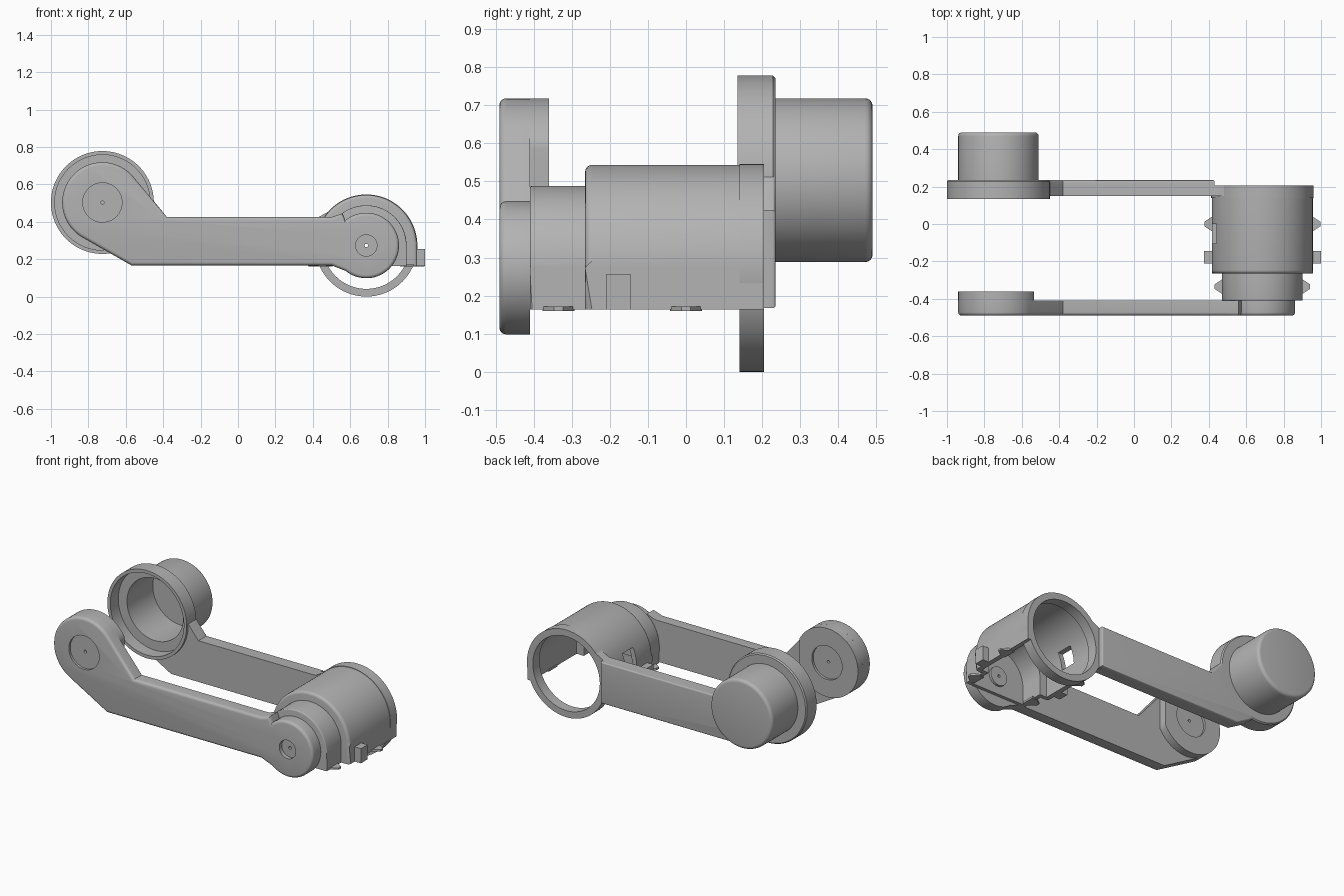
import bpy, bmesh
from math import sin, cos, pi, radians, atan2, hypot, acos

cube = bpy.data.objects.get("Cube")
if cube:
    bpy.data.objects.remove(cube)

grey = bpy.data.materials.new("mid grey")
grey.use_nodes = True
grey.diffuse_color = (0.45, 0.45, 0.45, 1)
grey.node_tree.nodes["Principled BSDF"].inputs["Base Color"].default_value = (0.45, 0.45, 0.45, 1)

BIG = (-0.725, 0.503)      # large pivot (x, z)
SMALL = (0.686, 0.273)     # small pivot (x, z)
FLOOR = 0.163              # underside of the arms and housing


def finish(name, bm):
    bmesh.ops.remove_doubles(bm, verts=bm.verts, dist=1e-5)
    bmesh.ops.recalc_face_normals(bm, faces=bm.faces)
    mesh = bpy.data.meshes.new(name)
    bm.to_mesh(mesh)
    bm.free()
    ob = bpy.data.objects.new(name, mesh)
    bpy.context.collection.objects.link(ob)
    mesh.materials.append(grey)
    return ob


def prism(name, outline, y0, y1, bevel_y=None, bevel=0.018, min_z=None):
    """Extrude an (x, z) outline along y, rounding the rim at bevel_y."""
    bm = bmesh.new()
    face = bm.faces.new([bm.verts.new((x, y0, z)) for x, z in outline])
    new = bmesh.ops.extrude_face_region(bm, geom=[face])["geom"]
    for v in new:
        if isinstance(v, bmesh.types.BMVert):
            v.co.y = y1
    if bevel_y is not None:
        rim = [e for e in bm.edges if all(abs(v.co.y - bevel_y) < 1e-5 for v in e.verts)
               and (min_z is None or max(v.co.z for v in e.verts) > min_z)]
        bmesh.ops.bevel(bm, geom=rim, offset=bevel, segments=4, profile=0.5, affect='EDGES')
    return finish(name, bm)


def lathe(name, centre, profile, steps=96):
    """Spin a closed (radius, y) profile around a y axis."""
    bm = bmesh.new()
    verts = [bm.verts.new((centre[0] + r, y, centre[1])) for r, y in profile]
    edges = [bm.edges.new((a, b)) for a, b in zip(verts, verts[1:] + verts[:1])]
    bmesh.ops.spin(bm, geom=verts + edges, cent=(centre[0], 0, centre[1]), axis=(0, 1, 0),
                   angle=2 * pi, steps=steps, use_duplicate=False)
    bmesh.ops.dissolve_degenerate(bm, dist=1e-5, edges=bm.edges)
    return finish(name, bm)


def arc(centre, r, a0, a1, n=48):
    return [(centre[0] + r * cos(radians(a0 + (a1 - a0) * i / n)),
             centre[1] + r * sin(radians(a0 + (a1 - a0) * i / n))) for i in range(n + 1)]


def circle(centre, r):
    return arc(centre, r, 0, 360, 64)[:-1]


def cut(ob, *cutters):
    for c in cutters:
        mod = ob.modifiers.new("cut", 'BOOLEAN')
        mod.operation, mod.solver, mod.object = 'DIFFERENCE', 'EXACT', c
        bpy.context.view_layer.objects.active = ob
        bpy.ops.object.modifier_apply(modifier=mod.name)
        bpy.data.objects.remove(c)


def hole(centre, r, y0, y1):
    return prism("cutter", circle(centre, r), y0, y1)


def arch(r, bottom=FLOOR):
    """Half round on top with straight sides."""
    x, z = SMALL
    return [(x + r, bottom)] + arc(SMALL, r, 0, 180) + [(x - r, bottom)]


def box(name, x0, x1, y0, y1, z0, z1):
    return prism(name, [(x0, z0), (x1, z0), (x1, z1), (x0, z1)], y0, y1)


def tangent(point, centre, r, side):
    """Angle on a circle where the line from a point touches it."""
    dx, dz = point[0] - centre[0], point[1] - centre[1]
    return (atan2(dz, dx) + side * acos(r / hypot(dx, dz))) * 180 / pi


def arm_outline(r_big, r_small):
    top, low = (-0.38, 0.425), (-0.57, FLOOR + 0.004)
    a = tangent(top, BIG, r_big, 1)
    b = tangent(low, BIG, r_big, -1) % 360
    return (arc(BIG, r_big, a, b) + [low, (0.5, FLOOR + 0.004), (0.56, FLOOR - 0.02)]
            + arc(SMALL, r_small, -130, 130) + [(0.56, 0.445), (0.5, 0.425), top])


# Front arm with thick pivot pad, recesses and pin holes
front_arm = prism("front_arm", arm_outline(0.215, 0.175), -0.49, -0.41, -0.49)
cut(front_arm, hole(BIG, 0.105, -0.55, -0.475), hole(SMALL, 0.057, -0.55, -0.465),
    hole(BIG, 0.009, -0.6, -0.3), hole(SMALL, 0.009, -0.6, -0.3))
pad = prism("front_arm_pad", [(min(x, -0.535), z) for x, z in circle(BIG, 0.215)], -0.41, -0.36)
cut(pad, hole(BIG, 0.105, -0.375, -0.3), hole(BIG, 0.009, -0.45, -0.3))

# Rear arm, trimmed by the two round openings
rear_arm = prism("rear_arm", [
    (-0.49, 0.56), (-0.38, 0.425), (0.43, 0.425), (0.49, 0.458), (0.49, 0.13), (0.43, FLOOR + 0.004),
    (-0.57, FLOOR + 0.004), (-0.83, 0.315), (-0.7, 0.4)], 0.15, 0.205)
cut(rear_arm, hole(BIG, 0.257, 0.1, 0.3), hole(SMALL, 0.25, 0.1, 0.3))
rear_skin = prism("rear_arm_back", [
    (-0.49, 0.56), (-0.38, 0.425), (0.43, 0.425), (0.43, FLOOR + 0.004),
    (-0.57, FLOOR + 0.004), (-0.83, 0.315), (-0.7, 0.4)], 0.205, 0.235, 0.235, 0.008)
cut(rear_skin, hole(BIG, 0.257, 0.1, 0.3))

# Stepped cup on the rear arm, closed at the back
bend = [(0.195 + 0.02 * cos(t * pi / 8), 0.47 + 0.02 * sin(t * pi / 8)) for t in range(5)]
lathe("rear_cup", BIG, [(0.255, 0.135), (0.275, 0.135), (0.275, 0.228), (0.268, 0.235), (0.215, 0.235)]
      + bend + [(0, 0.49), (0, 0.47), (0.195, 0.47), (0.195, 0.215), (0.255, 0.215)])

# Arched housing, open below and behind, with a side window
housing = prism("housing", arch(0.27), -0.265, 0.205, -0.265, 0.018, FLOOR + 0.001)
cut(housing, prism("cutter", arch(0.24, 0), -0.24, 0.3), prism("cutter", arch(0.19, 0), -0.3, 0),
    box("cutter", 0.38, 0.5, -0.105, 0.0, 0.28, 0.385))
lathe("housing_ring", SMALL, [(0.232, 0.14), (0.273, 0.14), (0.273, 0.205), (0.232, 0.205)])

# Smaller drum between the housing and the front arm
drum = prism("drum", arch(0.215), -0.41, -0.265, -0.41, 0.006, FLOOR + 0.001)
cut(drum, prism("cutter", arch(0.19, 0), -0.39, 0), hole(SMALL, 0.009, -0.5, -0.3))
lathe("drum_boss", SMALL, [(0.009, -0.41), (0.06, -0.41), (0.06, -0.375), (0.009, -0.375)])

# Side tabs and small pointed clips on both sides of the housing
for side, label in ((1, "left"), (-1, "right")):
    def sx(d):
        return SMALL[0] + side * d
    box(label + "_tab", sx(0.255), sx(0.313), -0.21, -0.145, FLOOR, 0.255)
    for part, y, r in (("housing", 0.0, 0.265), ("drum", -0.335, 0.21)):
        bm = bmesh.new()
        points = [(r, -0.042), (r + 0.045, -0.012), (r + 0.045, 0.012), (r, 0.042), (r - 0.03, 0.042), (r - 0.03, -0.042)]
        face = bm.faces.new([bm.verts.new((sx(d), y + e, FLOOR - 0.003)) for d, e in points])
        ext = bmesh.ops.extrude_face_region(bm, geom=[face])["geom"]
        bmesh.ops.translate(bm, vec=(0, 0, 0.012), verts=[v for v in ext if isinstance(v, bmesh.types.BMVert)])
        finish(f"{label}_{part}_clip", bm)

# Smooth the round surfaces and keep sharp edges
bpy.ops.object.select_all(action='DESELECT')
for ob in bpy.context.scene.objects:
    if ob.type == 'MESH' and grey.name in ob.data.materials:
        ob.select_set(True)
        bpy.context.view_layer.objects.active = ob
bpy.ops.object.shade_smooth_by_angle(angle=radians(30))
